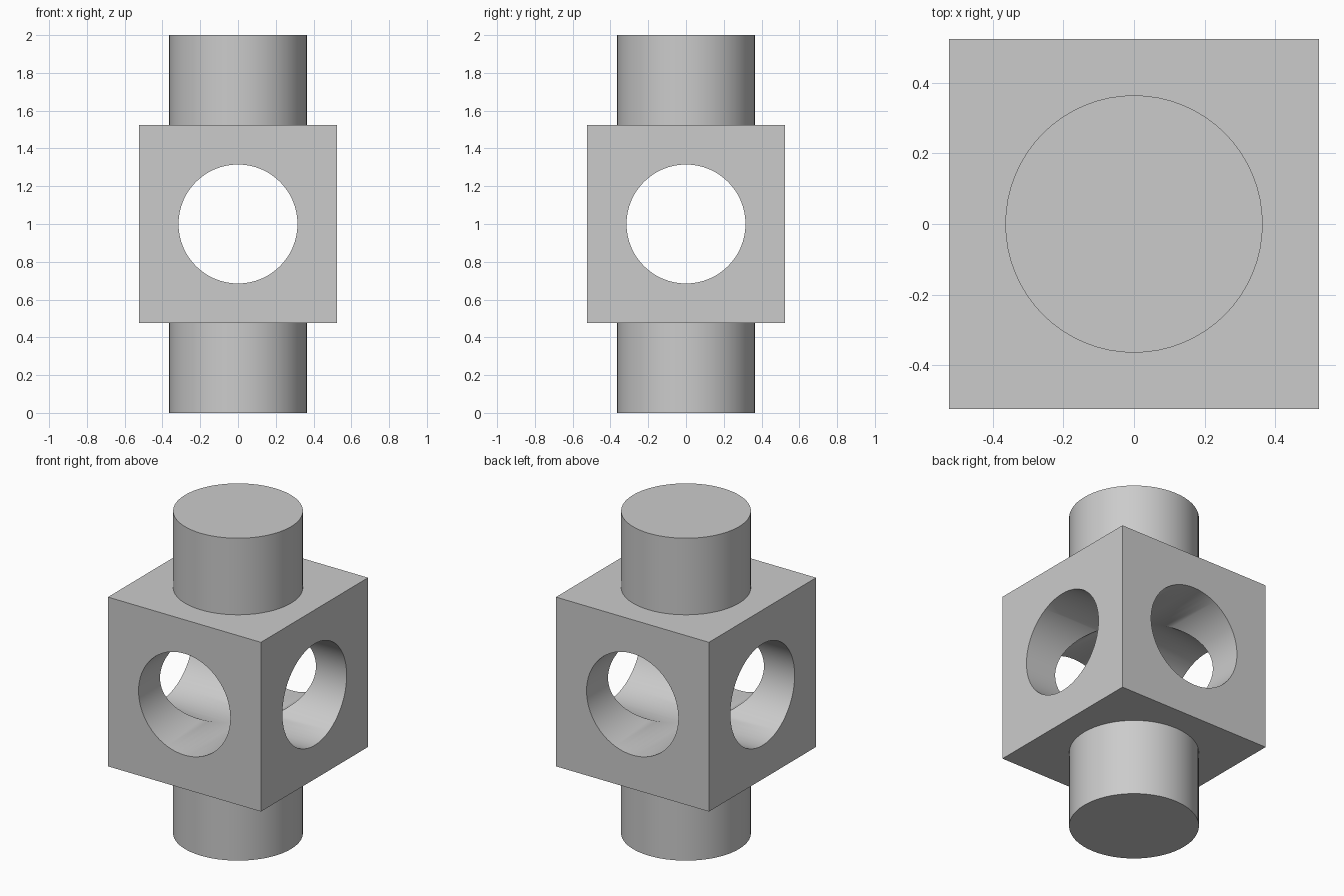
import bpy
import math

cube = bpy.data.objects.get("Cube")
if cube:
    bpy.data.objects.remove(cube, do_unlink=True)

HALF = 0.525      # half width of the block
PEG_R = 0.365     # radius of the top and bottom pegs
BORE_R = 0.315    # radius of the crossing bores
MID = 1.0         # height of the block centre

# Plain grey
grey = bpy.data.materials.new("light grey")
grey.use_nodes = True
colour = (0.6, 0.6, 0.6, 1.0)
grey.diffuse_color = colour
bsdf = next(n for n in grey.node_tree.nodes if n.type == 'BSDF_PRINCIPLED')
bsdf.inputs["Base Color"].default_value = colour


def cylinder(name, radius, length, rotation=(0, 0, 0)):
    bpy.ops.mesh.primitive_cylinder_add(vertices=64, radius=radius, depth=length,
                                        location=(0, 0, MID), rotation=rotation)
    obj = bpy.context.object
    obj.name = name
    obj.data.materials.append(grey)
    return obj


def combine(target, tool, operation):
    """Apply a boolean to the target and discard the tool."""
    tool.hide_render = True
    mod = target.modifiers.new(tool.name, 'BOOLEAN')
    mod.operation = operation
    mod.solver = 'EXACT'
    mod.object = tool
    bpy.context.view_layer.objects.active = target
    bpy.ops.object.modifier_apply(modifier=mod.name)
    bpy.data.objects.remove(tool, do_unlink=True)


# Square block
bpy.ops.mesh.primitive_cube_add(size=2 * HALF, location=(0, 0, MID))
block = bpy.context.object
block.name = "bored_block_with_pegs"
block.data.materials.append(grey)

# Upright shaft forming the top and bottom pegs
combine(block, cylinder("peg_shaft", PEG_R, 2.0), 'UNION')

# Crossing bores, front to back and side to side
quarter = math.pi / 2
for name, turn in (("front_bore", (quarter, 0, 0)), ("side_bore", (0, quarter, 0))):
    combine(block, cylinder(name, BORE_R, 1.6, turn), 'DIFFERENCE')

# Smooth round walls with crisp rims
bpy.ops.object.select_all(action='DESELECT')
block.select_set(True)
bpy.context.view_layer.objects.active = block
bpy.ops.object.shade_smooth_by_angle(angle=math.radians(30))
